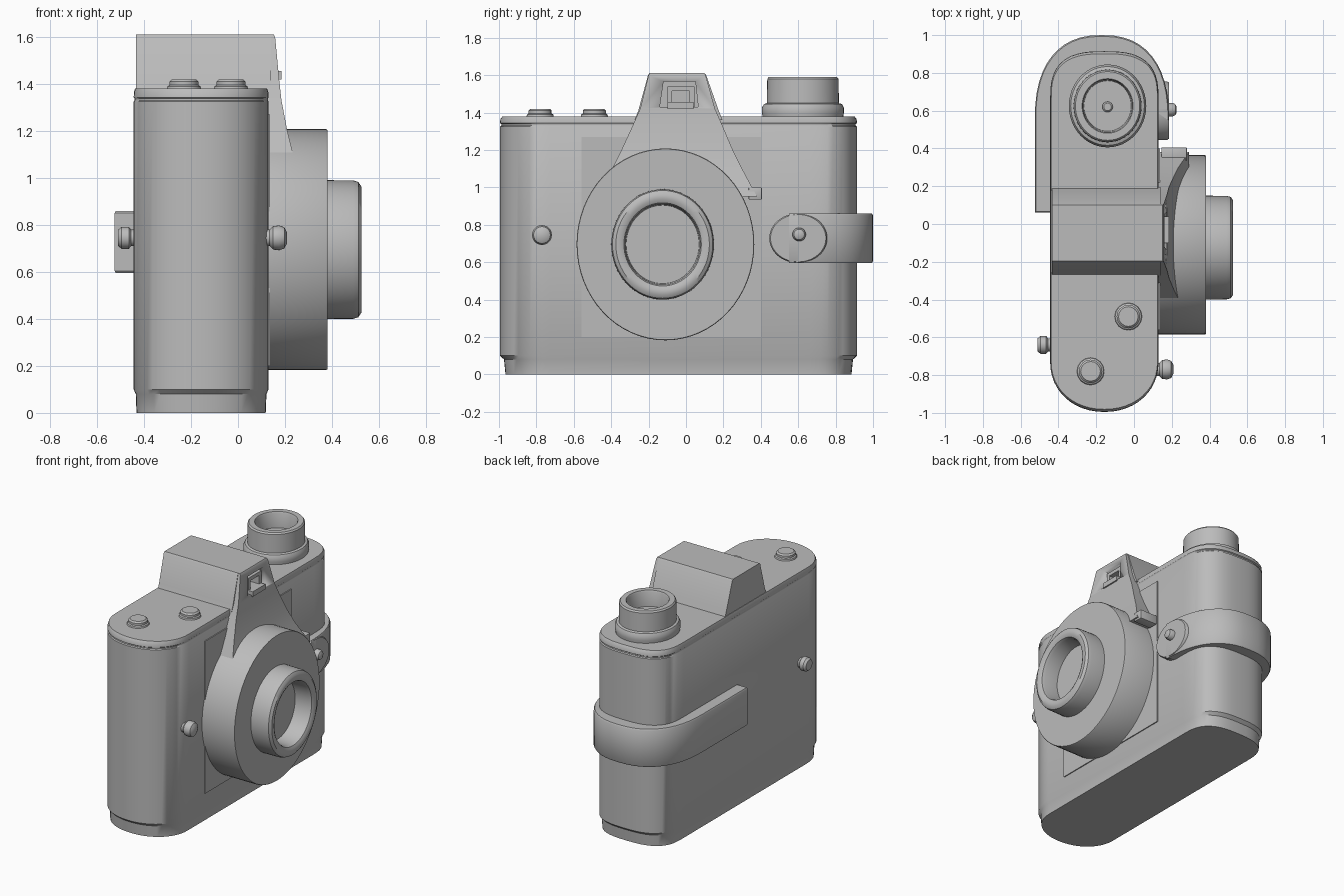
import bpy, bmesh, math
from mathutils import Vector

cube = bpy.data.objects.get("Cube")
if cube:
    bpy.data.objects.remove(cube, do_unlink=True)

grey = bpy.data.materials.new("plain grey")
grey.use_nodes = True
GREY = (0.5, 0.5, 0.5, 1)
grey.diffuse_color = GREY
grey.node_tree.nodes["Principled BSDF"].inputs["Base Color"].default_value = GREY


def loft(name, rings, angle=35, bevel=0):
    """Skin a stack of equal-length rings and cap both ends."""
    bm = bmesh.new()
    loops = [[bm.verts.new(p) for p in ring] for ring in rings]
    n = len(loops[0])
    for a, b in zip(loops, loops[1:]):
        for i in range(n):
            j = (i + 1) % n
            bm.faces.new((a[i], a[j], b[j], b[i]))
    bm.faces.new(loops[0][::-1])
    bm.faces.new(loops[-1])
    bmesh.ops.recalc_face_normals(bm, faces=bm.faces)
    if bevel:
        bmesh.ops.bevel(bm, geom=bm.edges[:], offset=bevel, segments=2,
                        affect='EDGES', profile=0.5)
    mesh = bpy.data.meshes.new(name)
    bm.to_mesh(mesh)
    bm.free()
    mesh.materials.append(grey)
    obj = bpy.data.objects.new(name, mesh)
    bpy.context.collection.objects.link(obj)
    bpy.ops.object.select_all(action='DESELECT')
    obj.select_set(True)
    bpy.context.view_layer.objects.active = obj
    bpy.ops.object.shade_smooth_by_angle(angle=math.radians(angle))
    return obj


def turned(name, axis, centre, profile, stretch=1.0, n=48):
    """Turn (radius, position) pairs about x or z; stretch makes it oval."""
    rings = []
    for r, h in profile:
        ring = []
        for i in range(n):
            t = math.tau * i / n
            u, v = r * math.cos(t), r * stretch * math.sin(t)
            if axis == 'x':
                ring.append(Vector((h, centre[0] + u, centre[1] + v)))
            else:
                ring.append(Vector((centre[0] + u, centre[1] + v, h)))
        rings.append(ring)
    return loft(name, rings)


def box(name, x0, x1, y0, y1, z0, z1, bevel=0):
    return loft(name, [[(x0, y0, z), (x1, y0, z), (x1, y1, z), (x0, y1, z)]
                       for z in (z0, z1)], bevel=bevel)


def round_end(mid, half, start, length, power, n=24):
    """Half outline sweeping from the +x side round to the -x side."""
    pts = []
    for i in range(n + 1):
        t = math.pi * i / n
        c, s = math.cos(t), max(math.sin(t), 0)
        pts.append((mid + half * math.copysign(abs(c) ** (2 / power), c),
                    start + length * s ** (2 / power)))
    return pts


def footprint(inset, z):
    half = 0.287 - inset * 0.4
    far = round_end(-0.157, half, 0.66, 0.255 - inset, 2.8)
    near = round_end(-0.157, half, -0.73, -0.265 + inset, 2.1)
    return [(x, y, z) for x, y in far + near[::-1]]


# Body shell with recessed base and a thin lid seam
loft("body", [footprint(i, z) for z, i in (
    (0, 0.03), (0.08, 0.022), (0.1, 0), (1.325, 0), (1.33, 0.008),
    (1.338, 0.008), (1.343, 0), (1.365, 0.003), (1.38, 0.014))])
box("front_panel", 0.05, 0.137, -0.56, 0.4, 0.2, 1.27)

# Finder housing on top
loft("finder_housing", [[(-0.435, a, z), (0.14, a, z), (0.14, b, z), (-0.435, b, z)]
                        for z, a, b in ((1.36, -0.275, 0.195), (1.41, -0.255, 0.175),
                                        (1.6, -0.203, 0.108), (1.61, -0.195, 0.1))])

# Flared finder front running down behind the lens disc
flare = ((0.95, 0.29, -0.46, 0.38), (1.1, 0.235, -0.395, 0.3), (1.2, 0.21, -0.345, 0.25),
         (1.33, 0.185, -0.285, 0.195), (1.42, 0.175, -0.245, 0.155),
         (1.6, 0.158, -0.2, 0.105), (1.61, 0.152, -0.195, 0.1))
finder_front = loft("finder_front", [[(0.03, a, z), (x, a, z), (x, b, z), (0.03, b, z)]
                                     for z, x, a, b in flare])

# Window recess and the small eyepiece inside it
cutter = loft("window_cutter", [[(0.08, a, z), (0.3, a, z), (0.3, b, z), (0.08, b, z)]
                                for z, a, b in ((1.43, -0.14, 0.065), (1.565, -0.12, 0.05))])
cutter.hide_render = True
cutter.hide_set(True)
for part in (finder_front, bpy.data.objects["finder_housing"]):
    cut = part.modifiers.new("window", 'BOOLEAN')
    cut.object = cutter
    cut.solver = 'EXACT'
box("eyepiece_sill", 0.07, 0.185, -0.1, 0.04, 1.42, 1.455)
for side, y in (("right", -0.1), ("left", 0.02)):
    box("eyepiece_post_" + side, 0.07, 0.15, y, y + 0.025, 1.43, 1.54)
box("eyepiece_top", 0.07, 0.15, -0.1, 0.045, 1.515, 1.54)

# Lens disc and hollow barrel
turned("lens_disc", 'x', (-0.11, 0.695),
       [(0.475, 0.08), (0.475, 0.375), (0.472, 0.38)], 1.08, 64)
turned("lens_barrel", 'x', (-0.125, 0.695),
       [(0.275, 0.36), (0.274, 0.49), (0.268, 0.512), (0.25, 0.525), (0.225, 0.525),
        (0.207, 0.515), (0.2, 0.495), (0.195, 0.395)], 1.075, 64)

# Winding knob with hollow top
turned("winding_knob", 'z', (-0.14, 0.625),
       [(0.2, 1.37), (0.205, 1.4), (0.205, 1.425), (0.195, 1.445), (0.18, 1.45),
        (0.178, 1.58), (0.17, 1.59), (0.135, 1.59), (0.13, 1.58), (0.125, 1.48)], 1.07)
turned("knob_pin", 'z', (-0.14, 0.62), [(0.028, 1.47), (0.028, 1.5), (0.02, 1.507)], n=16)

# Top buttons
for name, x, y in (("shutter_button", -0.03, -0.49), ("counter_button", -0.23, -0.78)):
    turned(name, 'z', (x, y), [(0.075, 1.37), (0.07, 1.39), (0.062, 1.395),
                               (0.062, 1.41), (0.052, 1.42)], n=16)

# Side studs
turned("front_stud", 'x', (-0.77, 0.745), [(0.035, 0.08), (0.035, 0.135), (0.05, 0.15),
       (0.053, 0.175), (0.045, 0.197), (0.025, 0.208)], n=24)
turned("back_stud", 'x', (-0.64, 0.745), [(0.035, -0.42), (0.035, -0.455), (0.047, -0.465),
       (0.047, -0.495), (0.035, -0.51)], n=24)

# Carrying strap wrapped around one end
outline = [(0.185, 0.6)] + round_end(-0.17, 0.355, 0.55, 0.45, 2.4) + [
    (-0.525, 0.06), (-0.4, 0.06), (-0.4, 0.5), (0.05, 0.6)]
mid = Vector((-0.17, 0.55))
strap_rings = []
for z, s in ((0.595, 0.985), (0.605, 1), (0.85, 1), (0.86, 0.985)):
    strap_rings.append([(mid.x + (x - mid.x) * s, mid.y + (y - mid.y) * s, z)
                        for x, y in outline])
loft("strap", strap_rings)
turned("strap_tip", 'x', (0.6, 0.728), [(0.155, 0.08), (0.155, 0.175), (0.148, 0.185)], 0.855)
turned("strap_stud", 'x', (0.605, 0.748), [(0.036, 0.15), (0.036, 0.205), (0.028, 0.22),
       (0.014, 0.226)], n=20)

# Small lever beside the disc
box("disc_lever", 0.145, 0.28, 0.335, 0.405, 0.935, 1.0, bevel=0.004)
